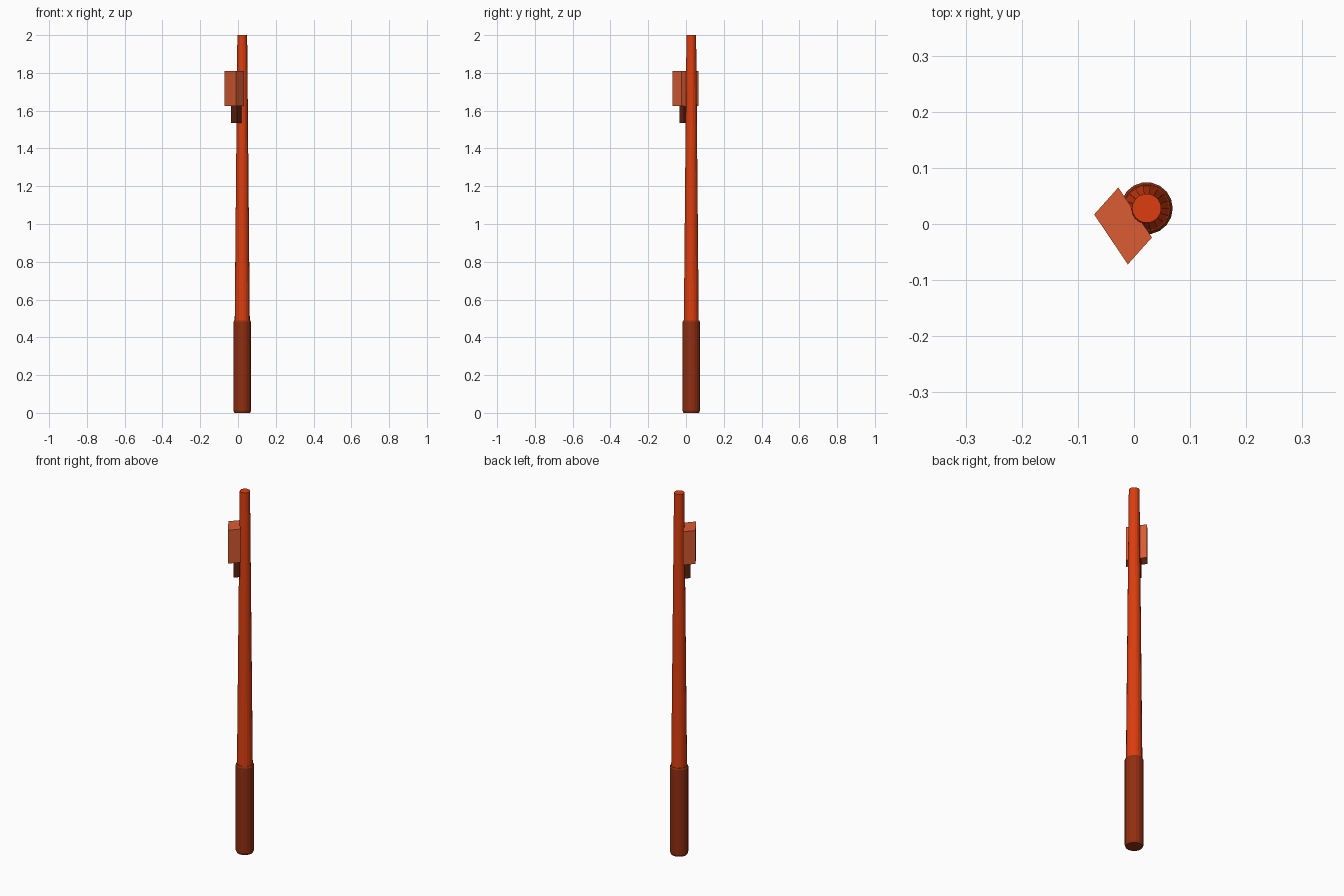
import bpy
import bmesh
import math
from mathutils import Vector

if "Cube" in bpy.data.objects:
    bpy.data.objects.remove(bpy.data.objects["Cube"])


def material(name, rgb):
    m = bpy.data.materials.new(name)
    m.diffuse_color = (*rgb, 1)
    m.use_nodes = True
    m.node_tree.nodes["Principled BSDF"].inputs["Base Color"].default_value = m.diffuse_color
    return m


ORANGE = material("orange red", (0.716, 0.048, 0.005))
BROWN = material("red brown", (0.28, 0.028, 0.006))
CLAY = material("clay orange", (0.70, 0.107, 0.033))
DARK = material("dark brown", (0.114, 0.015, 0.005))


def loft(name, sections, mat):
    """Closed solid skinned through rings that have equal point counts."""
    bm = bmesh.new()
    rings = [[bm.verts.new(p) for p in s] for s in sections]
    n = len(rings[0])
    for a, b in zip(rings, rings[1:]):
        for i in range(n):
            j = (i + 1) % n
            bm.faces.new((a[i], a[j], b[j], b[i]))
    bm.faces.new(rings[0][::-1])
    bm.faces.new(rings[-1])
    bmesh.ops.recalc_face_normals(bm, faces=bm.faces)
    me = bpy.data.meshes.new(name)
    bm.to_mesh(me)
    bm.free()
    me.materials.append(mat)
    ob = bpy.data.objects.new(name, me)
    bpy.context.collection.objects.link(ob)
    return ob


AXIS = (0.0225, 0.028)
SIDES = 18


def turned(name, profile, mat):
    """Round part about the pole axis from (radius, z) pairs."""
    loft(name, [[(AXIS[0] + r * math.cos(math.tau * i / SIDES),
                  AXIS[1] + r * math.sin(math.tau * i / SIDES), z)
                 for i in range(SIDES)] for r, z in profile], mat)


def skewed_box(name, centre, scale, z0, z1, mat):
    """Upright box with the slightly skewed plan of the flag block."""
    u, v = Vector((0.0215, 0.024)) * scale, Vector((0.030, -0.0445)) * scale
    c = Vector(centre)
    plan = [c - u - v, c - u + v, c + u + v, c + u - v]
    loft(name, [[(p.x, p.y, z) for p in plan] for z in (z0, z1)], mat)


# Tapered pole and its thicker chamfered grip
turned("pole", [(0.040, 0.48), (0.026, 2.0)], ORANGE)
turned("grip", [(0.042, 0.0), (0.0465, 0.012), (0.0465, 0.482), (0.042, 0.49)], BROWN)

# Block fixed near the top, with the small stub below it
skewed_box("side_block", (-0.0195, -0.0035), 1.0, 1.625, 1.81, CLAY)
skewed_box("block_stub", (-0.0085, 0.0015), 0.53, 1.535, 1.625, DARK)
